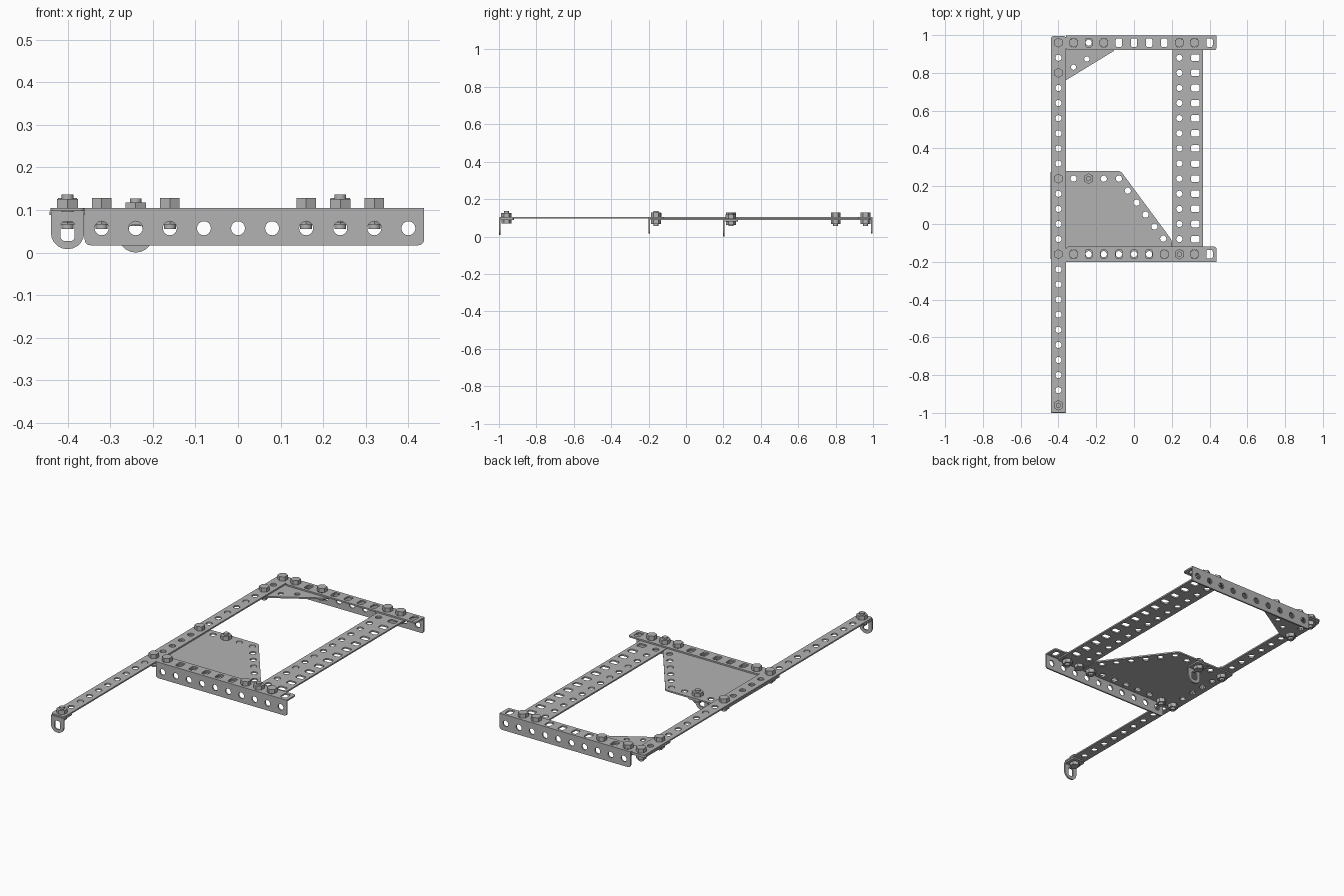
import bpy, bmesh
from math import pi, sin, cos, radians
from mathutils import Vector, Matrix

if "Cube" in bpy.data.objects:
    bpy.data.objects.remove(bpy.data.objects["Cube"])

steel = bpy.data.materials.new("grey steel")
steel.use_nodes = True
GREY = (0.45, 0.45, 0.45, 1)
steel.diffuse_color = GREY
steel.node_tree.nodes["Principled BSDF"].inputs["Base Color"].default_value = GREY

P = 0.08          # hole pitch
T = 0.008         # sheet thickness
UPPER, LOWER, HANGER = 0.097, 0.088, 0.080   # underside of each sheet layer
TOP = UPPER + T


def finish(ob):
    bpy.ops.object.select_all(action='DESELECT')
    ob.select_set(True)
    bpy.context.view_layer.objects.active = ob
    if ob.type == 'CURVE':
        bpy.ops.object.convert(target='MESH')
        ob = bpy.context.object
    ob.data.materials.clear()
    ob.data.materials.append(steel)
    bpy.ops.object.shade_smooth_by_angle(angle=radians(31))
    return ob


def rounded(points, radii):
    """Polygon with softened corners; radius 0 keeps a corner sharp."""
    pts = [Vector(p) for p in points]
    out = []
    for i, p in enumerate(pts):
        r = radii[i] if isinstance(radii, (list, tuple)) else radii
        if not r:
            out.append(p)
            continue
        a = p + (pts[i - 1] - p).normalized() * r
        b = p + (pts[(i + 1) % len(pts)] - p).normalized() * r
        for k in range(6):
            t = k / 5
            ang = t * pi / 2
            out.append(p + (a - p) * (1 - sin(ang)) + (b - p) * (1 - cos(ang)))
    return out


def rect(x0, y0, x1, y1, radii=0.014):
    return rounded([(x0, y0), (x1, y0), (x1, y1), (x0, y1)], radii)


def hole(x, y, r=0.0165):
    return [Vector((x + r * cos(k * pi / 8), y + r * sin(k * pi / 8))) for k in range(16)]


def slot(x, y, w, h):
    return rect(x - w / 2, y - h / 2, x + w / 2, y + h / 2, 0.010)


def sheet(name, outline, holes, z=0, matrix=None):
    """Flat punched sheet, T thick, with its underside at z."""
    cu = bpy.data.curves.new(name, 'CURVE')
    cu.dimensions = '2D'
    cu.fill_mode = 'BOTH'
    cu.extrude = T / 2
    for loop in [outline] + holes:
        sp = cu.splines.new('POLY')
        sp.points.add(len(loop) - 1)
        for pt, v in zip(sp.points, loop):
            pt.co = (v.x, v.y, 0, 1)
        sp.use_cyclic_u = True
    ob = bpy.data.objects.new(name, cu)
    bpy.context.collection.objects.link(ob)
    ob = finish(ob)
    ob.data.transform(matrix or Matrix.Translation((0, 0, z + T / 2)))
    return ob


def upright(y):
    """Stand a sheet drawn in x, z at the given y."""
    return Matrix.Translation((0, y, 0)) @ Matrix.Rotation(pi / 2, 4, 'X')


def fastener(name, x, y, parts):
    """Stack of prisms: (sides, radius, bottom, top)."""
    bm = bmesh.new()
    for sides, r, z0, z1 in parts:
        bmesh.ops.create_cone(bm, cap_ends=True, segments=sides, radius1=r, radius2=r,
                              depth=z1 - z0, matrix=Matrix.Translation((x, y, (z0 + z1) / 2)))
    me = bpy.data.meshes.new(name)
    bm.to_mesh(me)
    bm.free()
    ob = bpy.data.objects.new(name, me)
    bpy.context.collection.objects.link(ob)
    finish(ob)


def bolt(x, y):
    fastener("hex_bolt", x, y, [(6, 0.026, TOP, TOP + 0.023), (6, 0.026, LOWER - 0.022, LOWER),
                                (12, 0.014, LOWER - 0.033, TOP)])


def inverted_bolt(x, y, top=TOP, base=HANGER):
    fastener("inverted_bolt", x, y, [(6, 0.028, top, top + 0.021), (6, 0.026, base - 0.018, base),
                                     (12, 0.014, base, top + 0.031)])


# Long perforated strip
sheet("long_strip", rect(-0.44, -0.998, -0.36, 0.995),
      [hole(-0.4, k * P) for k in range(-12, 13)], UPPER)

# Angle girders: slotted top flange and drilled upright flange
columns = [-0.32 + k * P for k in range(10)]
for name, y, edge in (("front_girder", -0.16, -0.2), ("back_girder", 0.96, 0.998)):
    inner = y + (0.04 if edge < y else -0.04)
    radii = (0, 0, 0.014, 0.014) if edge < y else (0.014, 0.014, 0, 0)
    sheet(name + "_top", rect(-0.36, min(edge, inner), 0.437, max(edge, inner), radii),
          [slot(x, y, 0.034, 0.046) for x in columns], UPPER)
    sheet(name + "_flange", rect(-0.36, 0.017, 0.437, TOP, (0.014, 0.014, 0, 0)),
          [hole(x, 0.057) for x in columns],
          matrix=upright(edge + (T / 2 if edge < y else -T / 2)))

# Wide flat girder with one row of holes and one of slots
rows = [k * P for k in range(-2, 13)]
sheet("flat_girder", rect(0.203, -0.19, 0.365, 0.985),
      [hole(0.24, y) for y in rows] + [slot(0.325, y, 0.046, 0.035) for y in rows], LOWER)

# Large cut-corner plate
holes = [hole(-0.4, k * P) for k in range(-1, 3)]
holes += [hole(-0.4 + k * P, 0.24) for k in range(5)]
holes += [hole(-0.4 + k * P, -0.16) for k in range(8)]
holes += [hole(-0.08 + k * 0.047, 0.24 - k * 0.0635) for k in range(1, 6)]
sheet("corner_plate", rounded([(-0.443, -0.19), (0.2, -0.19), (0.2, -0.085),
                               (-0.07, 0.28), (-0.443, 0.28)], 0.012), holes, LOWER)

# Small corner gusset
holes = [hole(-0.4, y) for y in (0.80, 0.88, 0.96)]
holes += [hole(x, 0.96) for x in (-0.32, -0.24, -0.16)]
holes += [hole(-0.32 + k * 0.07, 0.83 + k * 0.043, 0.014) for k in range(2)]
sheet("corner_gusset", rounded([(-0.44, 0.99), (-0.44, 0.755), (-0.37, 0.755),
                                (-0.10, 0.92), (-0.10, 0.99)], 0.014), holes, LOWER)

# Right-angle lugs with a rounded, slotted drop tab
for name, x, y, z in (("front_lug", -0.4, -1.0, LOWER), ("plate_lug", -0.24, 0.198, HANGER)):
    r = 0.039
    sheet(name + "_top", rect(x - r, y, x + r, y + P), [hole(x, y + 0.04)], z)
    sheet(name + "_tab", rect(x - r, z - 0.08, x + r, z + T, (0.038, 0.038, 0, 0)),
          [slot(x, z - 0.038, 0.033, 0.046)], matrix=upright(y + T / 2))

# Fasteners
for x, y in ((-0.4, 0.96), (-0.32, 0.96), (-0.16, 0.96), (0.24, 0.96), (0.32, 0.96), (-0.4, 0.80),
             (-0.4, 0.24), (-0.4, -0.16), (-0.32, -0.16), (0.16, -0.16), (0.32, -0.16)):
    bolt(x, y)
inverted_bolt(-0.4, -0.96, base=LOWER)
inverted_bolt(0.24, -0.16, base=LOWER)
inverted_bolt(-0.24, 0.24, top=LOWER + T)
